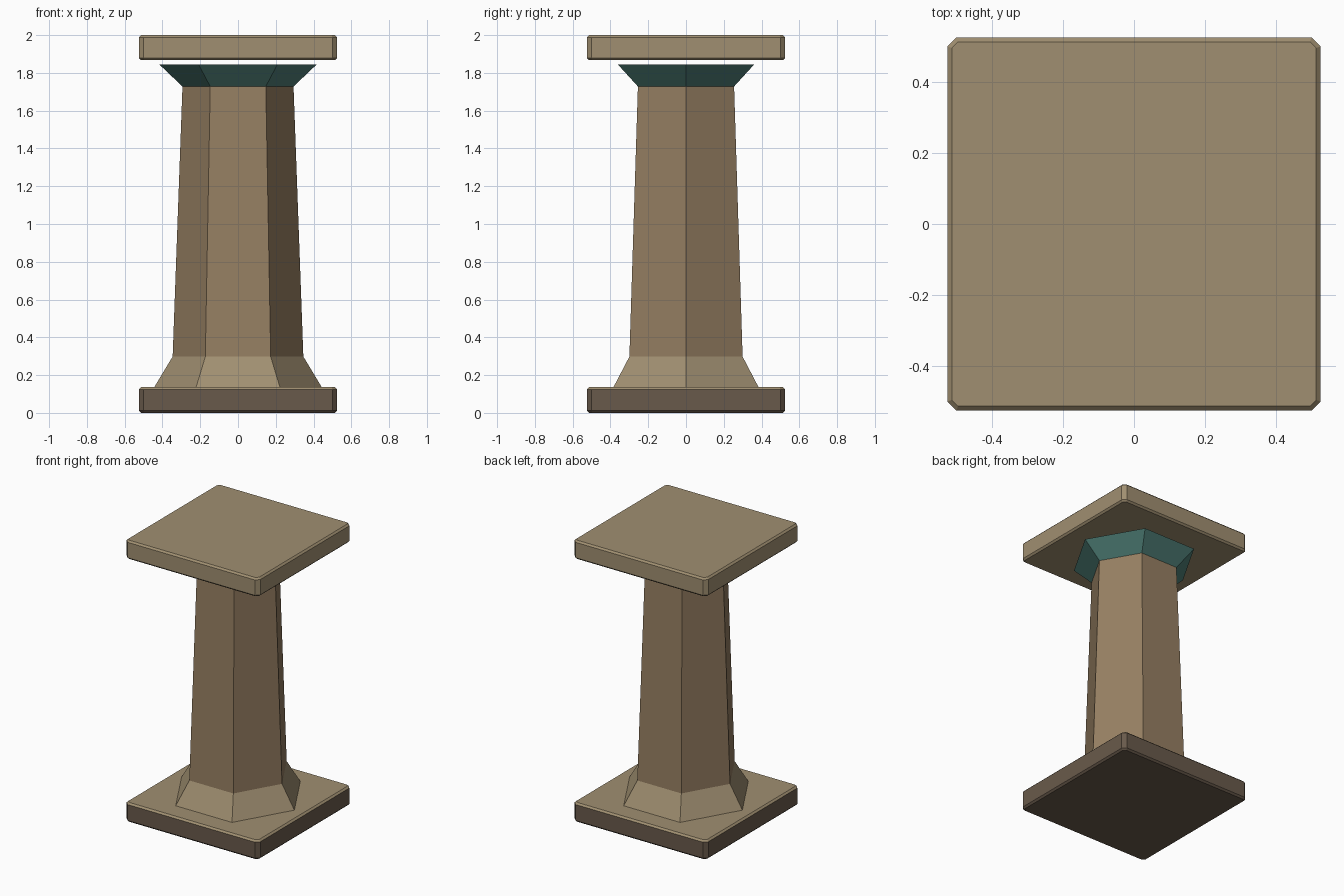
import bpy
from math import cos, sin, pi

if "Cube" in bpy.data.objects:
    bpy.data.objects.remove(bpy.data.objects["Cube"])


def material(name, rgb):
    m = bpy.data.materials.new(name)
    m.diffuse_color = (*rgb, 1.0)
    m.use_nodes = True
    m.node_tree.nodes["Principled BSDF"].inputs["Base Color"].default_value = m.diffuse_color
    return m


TAN = material("tan_stone", (0.352, 0.275, 0.165))
BROWN = material("brown_stone", (0.305, 0.212, 0.122))
DARK = material("dark_stone", (0.141, 0.102, 0.070))
TEAL = material("teal_band", (0.076, 0.205, 0.178))


def hexagon(r, z):
    return [(r * cos(i * pi / 3), r * sin(i * pi / 3), z) for i in range(6)]


def cut_square(h, c, z):
    """Square outline with its corners cut off, counter-clockwise."""
    pts = []
    for k in range(4):
        co, si = round(cos(k * pi / 2)), round(sin(k * pi / 2))
        for x, y in ((h, h - c), (h - c, h)):
            pts.append((x * co - y * si, x * si + y * co, z))
    return pts


def loft(name, rings, mats, bottom=False, top=False, slots=None):
    """Join stacked outlines with flat faces; slots gives a material per band."""
    n = len(rings[0])
    verts = [p for ring in rings for p in ring]
    faces, index = [], []
    slots = slots or [0] * (len(rings) + 1)
    if bottom:
        faces.append(list(range(n))[::-1])
        index.append(slots[0])
    for b in range(len(rings) - 1):
        for i in range(n):
            j = (i + 1) % n
            faces.append((b * n + i, b * n + j, (b + 1) * n + j, (b + 1) * n + i))
            index.append(slots[b + 1])
    if top:
        faces.append([(len(rings) - 1) * n + i for i in range(n)])
        index.append(slots[-1])
    me = bpy.data.meshes.new(name)
    me.from_pydata(verts, [], faces)
    for m in mats:
        me.materials.append(m)
    for poly, s in zip(me.polygons, index):
        poly.material_index = s
    ob = bpy.data.objects.new(name, me)
    bpy.context.collection.objects.link(ob)
    return ob


def slab(name, z0, z1, mats, slots=None):
    b = 0.012
    rings = [cut_square(0.513, 0.018, z0), cut_square(0.525, 0.025, z0 + b),
             cut_square(0.525, 0.025, z1 - b), cut_square(0.513, 0.018, z1)]
    return loft(name, rings, mats, True, True, slots)


# Square slabs: the lower one has dark sides and a light top
slab("base_slab", 0.0, 0.137, [TAN, DARK], [1, 1, 1, 0, 0])
slab("top_slab", 1.867, 2.0, [TAN])

# Six-sided column: flared foot, tapered shaft, flared band with a small gap above
loft("column_foot", [hexagon(0.443, 0.137), hexagon(0.346, 0.298)], [TAN])
loft("column_shaft", [hexagon(0.346, 0.298), hexagon(0.294, 1.728)], [BROWN])
loft("column_collar", [hexagon(0.294, 1.728), hexagon(0.416, 1.844)], [TEAL], top=True)
